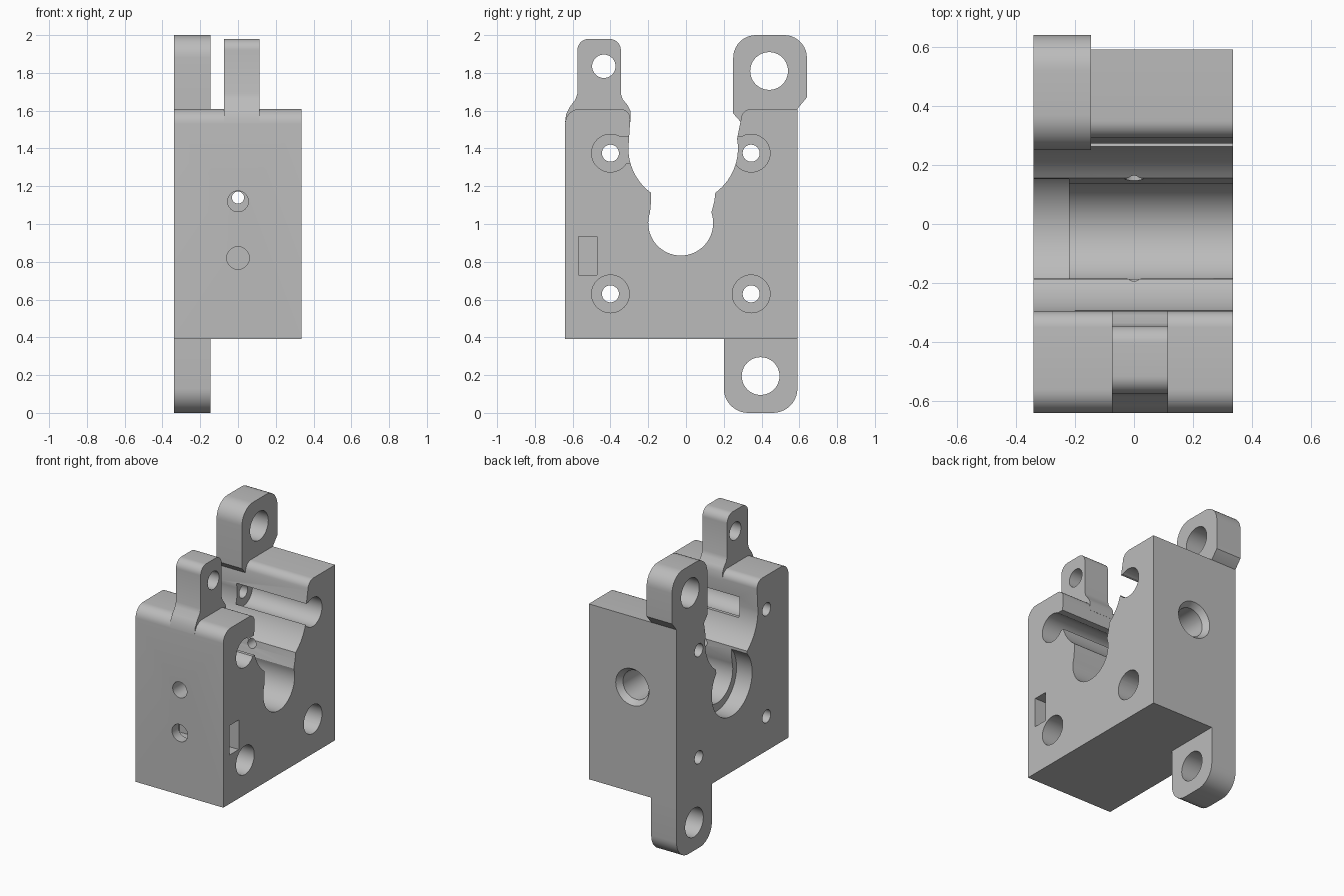
import bpy, bmesh
from math import sin, cos, radians
from mathutils import Matrix, Vector

if "Cube" in bpy.data.objects:
    bpy.data.objects.remove(bpy.data.objects["Cube"])

grey = bpy.data.materials.new("plain_grey")
grey.use_nodes = True
COLOUR = (0.5, 0.5, 0.5, 1)
grey.diffuse_color = COLOUR
grey.node_tree.nodes["Principled BSDF"].inputs["Base Color"].default_value = COLOUR

LEFT, RIGHT = -0.34, 0.335      # block ends along x
TAB_IN = -0.145                 # inner side of the mounting lugs


def finish(name, bm):
    bmesh.ops.recalc_face_normals(bm, faces=bm.faces)
    mesh = bpy.data.meshes.new(name)
    bm.to_mesh(mesh)
    bm.free()
    mesh.materials.append(grey)
    ob = bpy.data.objects.new(name, mesh)
    bpy.context.collection.objects.link(ob)
    return ob


def arc(y, z, r, a0, a1, n=10):
    angles = [radians(a0 + (a1 - a0) * i / n) for i in range(n + 1)]
    return [(y + r * cos(a), z + r * sin(a)) for a in angles]


def prism(name, outline, x0, x1):
    """Extrude a side outline (y, z) along x."""
    bm = bmesh.new()
    face = bm.faces.new([bm.verts.new((x0, y, z)) for y, z in outline])
    new = bmesh.ops.extrude_face_region(bm, geom=[face])["geom"]
    bmesh.ops.translate(bm, vec=(x1 - x0, 0, 0),
                        verts=[v for v in new if isinstance(v, bmesh.types.BMVert)])
    return finish(name, bm)


def box(name, x0, x1, y0, y1, z0, z1):
    return prism(name, [(y0, z0), (y1, z0), (y1, z1), (y0, z1)], x0, x1)


def rod(start, end, r1, r2=None):
    """Round cutter, or tapered when r2 is given."""
    a, b = Vector(start), Vector(end)
    turn = (b - a).to_track_quat('Z', 'Y').to_matrix().to_4x4()
    bm = bmesh.new()
    bmesh.ops.create_cone(bm, cap_ends=True, segments=40, radius1=r1,
                          radius2=r1 if r2 is None else r2, depth=(b - a).length,
                          matrix=Matrix.Translation((a + b) / 2) @ turn)
    return finish("cutter", bm)


def cut(ob, cutters):
    bpy.context.view_layer.objects.active = ob
    for c in cutters:
        mod = ob.modifiers.new("cut", 'BOOLEAN')
        mod.operation, mod.solver, mod.object = 'DIFFERENCE', 'EXACT', c
        bpy.ops.object.modifier_apply(modifier=mod.name)
        bpy.data.objects.remove(c)


# Main block with the stepped round opening between two posts
outline = [(-0.64, 0.39), (0.59, 0.39), (0.59, 1.61)]
outline += arc(0.35, 1.55, 0.06, 90, 180, 8)
outline += arc(-0.015, 1.4, 0.29, 10, -54, 14)
outline += [(0.15, 1.12)]
outline += arc(-0.028, 1.005, 0.172, 19, -199, 36)
outline += [(-0.185, 1.12)]
outline += arc(-0.015, 1.4, 0.29, -126, -180, 12)
outline += arc(-0.35, 1.555, 0.055, 0, 90, 8)
outline += arc(-0.56, 1.53, 0.08, 90, 180, 8)
block = prism("main_block", outline, LEFT, RIGHT)

# Wide recess around the opening on one end
cutters = [rod((-0.4, -0.02, 1.0), (-0.22, -0.02, 1.0), 0.222)]

# Four screw holes with deep counterbores
for y in (-0.4, 0.345):
    for z in (0.63, 1.375):
        cutters.append(rod((-0.4, y, z), (0.4, y, z), 0.045))
        cutters.append(rod((-0.2, y, z), (0.4, y, z), 0.1))

# Upper counterbores open into the central opening
cutters.append(box("cutter", -0.2, 0.4, -0.38, -0.2, 1.32, 1.46))
cutters.append(box("cutter", -0.2, 0.4, 0.2, 0.33, 1.32, 1.46))

# Nut slot and the blind hole that meets it
cutters.append(box("cutter", -0.12, 0.4, -0.57, -0.47, 0.73, 0.935))
cutters.append(rod((0, -0.7, 0.82), (0, -0.5, 0.82), 0.06))

# Filament-sized front bore, narrow through bore, countersunk rear bore
cutters.append(rod((0, -0.7, 1.12), (0, -0.35, 1.12), 0.055))
cutters.append(rod((0, -0.7, 1.14), (0, 0.5, 1.14), 0.032))
cutters.append(rod((0, 0.7, 1.12), (0, 0.27, 1.12), 0.1))
cutters.append(rod((0, 0.6, 1.12), (0, 0.55, 1.12), 0.135, 0.1))
cut(block, cutters)

# Upper rear lug
outline = [(0.29, 1.54), (0.45, 1.54), (0.59, 1.61), (0.64, 1.67)]
outline += arc(0.52, 1.88, 0.12, 0, 90) + arc(0.37, 1.88, 0.12, 90, 180)
outline += [(0.25, 1.585)]
upper_lug = prism("upper_rear_lug", outline, LEFT, TAB_IN)
cut(upper_lug, [rod((-0.5, 0.44, 1.81), (0, 0.44, 1.81), 0.1)])

# Lower rear lug
outline = [(0.59, 0.39), (0.2, 0.39)]
outline += arc(0.33, 0.13, 0.13, 180, 270) + arc(0.46, 0.13, 0.13, 270, 360)
lower_lug = prism("lower_rear_lug", outline, LEFT, TAB_IN)
cut(lower_lug, [rod((-0.5, 0.395, 0.195), (0, 0.395, 0.195), 0.1)])

# Front lug with a flared foot
outline = [(-0.64, 1.54), (-0.295, 1.54), (-0.295, 1.6), (-0.31, 1.63), (-0.335, 1.66), (-0.345, 1.69)]
outline += arc(-0.405, 1.92, 0.06, 0, 90) + arc(-0.515, 1.92, 0.06, 90, 180)
outline += [(-0.575, 1.69), (-0.585, 1.66), (-0.615, 1.62), (-0.635, 1.58)]
front_lug = prism("front_lug", outline, -0.075, 0.115)
cut(front_lug, [rod((-0.3, -0.435, 1.835), (0.3, -0.435, 1.835), 0.062)])

# Smooth the round walls, keep the edges crisp
bpy.ops.object.select_all(action='DESELECT')
for part in (block, upper_lug, lower_lug, front_lug):
    part.select_set(True)
bpy.context.view_layer.objects.active = block
bpy.ops.object.shade_smooth_by_angle(angle=radians(30))
